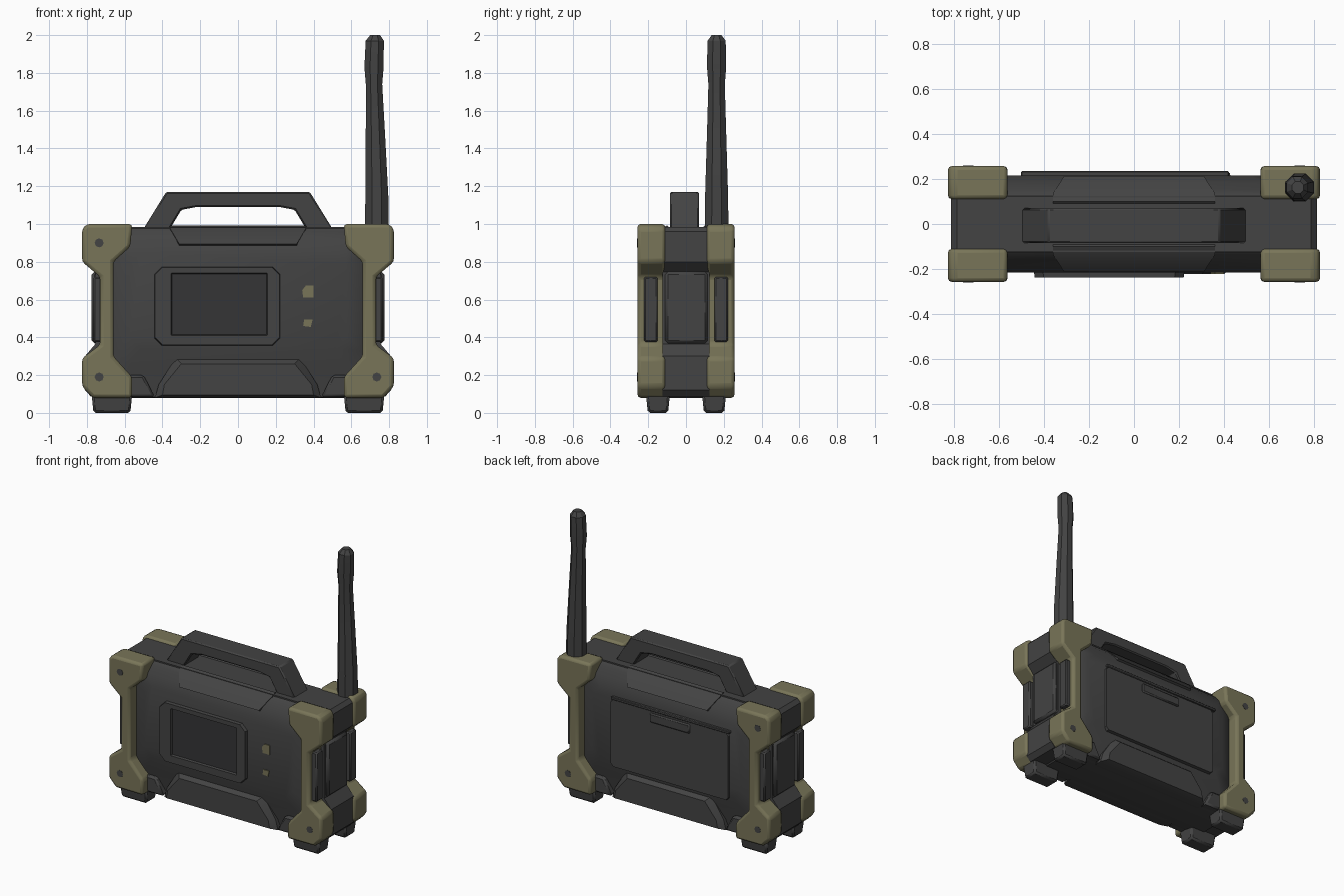
import bpy, bmesh, math
from mathutils import Vector

if "Cube" in bpy.data.objects:
    bpy.data.objects.remove(bpy.data.objects["Cube"])


def material(name, rgb):
    m = bpy.data.materials.new(name)
    m.diffuse_color = (*rgb, 1)
    m.use_nodes = True
    m.node_tree.nodes["Principled BSDF"].inputs["Base Color"].default_value = m.diffuse_color
    return m


GREY = material("dark_grey", (0.056, 0.056, 0.056))
SCREEN = material("screen_grey", (0.036, 0.036, 0.037))
OLIVE = material("olive", (0.19, 0.178, 0.098))


def loft(name, rings, mat, bevel=0.0, seg=2, smooth=True):
    """Join equal-length loops of points into a closed, capped skin."""
    bm = bmesh.new()
    loops = [[bm.verts.new(p) for p in r] for r in rings]
    n = len(loops[0])
    for a, b in zip(loops, loops[1:]):
        for i in range(n):
            j = (i + 1) % n
            bm.faces.new((a[i], a[j], b[j], b[i]))
    bm.faces.new(loops[0])
    bm.faces.new(loops[-1])
    bmesh.ops.recalc_face_normals(bm, faces=bm.faces)
    me = bpy.data.meshes.new(name)
    bm.to_mesh(me)
    bm.free()
    me.materials.append(mat)
    ob = bpy.data.objects.new(name, me)
    bpy.context.collection.objects.link(ob)
    if bevel:
        mod = ob.modifiers.new("bevel", 'BEVEL')
        mod.width, mod.segments = bevel, seg
        mod.limit_method, mod.angle_limit = 'ANGLE', math.radians(25)
    if smooth:
        bpy.ops.object.select_all(action='DESELECT')
        bpy.context.view_layer.objects.active = ob
        ob.select_set(True)
        bpy.ops.object.shade_smooth_by_angle(angle=math.radians(30))
    return ob


def octagon(cx, hx, z0, z1, c, y):
    """Rectangle with cut corners, standing in the xz plane."""
    a, b = cx - hx, cx + hx
    pts = [(a + c, z0), (b - c, z0), (b, z0 + c), (b, z1 - c),
           (b - c, z1), (a + c, z1), (a, z1 - c), (a, z0 + c)]
    return [(x, y, z) for x, z in pts]


def prism(name, pts, y0, y1, mat, bevel=0.0, seg=2):
    return loft(name, [[(x, y, z) for x, z in pts] for y in (y0, y1)], mat, bevel, seg)


def box(name, x, y, z, mat, bevel=0.008, taper=0.0):
    def ring(h, t):
        return [(x[0] + t, y[0] + t, h), (x[1] - t, y[0] + t, h),
                (x[1] - t, y[1] - t, h), (x[0] + t, y[1] - t, h)]
    return loft(name, [ring(z[0], taper), ring(z[1], 0)], mat, bevel, 1)


def span(s, a, b):
    return tuple(sorted((s * a, s * b)))


# Main case, with sloping borders front and back
half = [(0.215, 0.575, 0.34, 0.845, 0.06), (0.185, 0.655, 0.25, 0.915, 0.08),
        (0.15, 0.69, 0.085, 0.955, 0.03), (0.12, 0.70, 0.08, 0.98, 0.03)]
rings = [octagon(0, hx, z0, z1, c, -y) for y, hx, z0, z1, c in half]
rings += [octagon(0, hx, z0, z1, c, y) for y, hx, z0, z1, c in reversed(half)]
loft("case", rings, GREY)

# Waisted core between the corner guards
side = [(0.55, 0.985), (0.785, 0.985), (0.81, 0.96), (0.81, 0.80), (0.755, 0.745),
        (0.755, 0.365), (0.81, 0.30), (0.81, 0.12), (0.78, 0.088), (0.55, 0.088)]
prism("core", side + [(-x, z) for x, z in reversed(side)], -0.125, 0.125, GREY)

# Olive guard outline, used on all four upright edges
guard = [(0.56, 1.0), (0.80, 1.0), (0.825, 0.975), (0.825, 0.80), (0.73, 0.72),
         (0.73, 0.36), (0.825, 0.29), (0.825, 0.14), (0.77, 0.08), (0.56, 0.08),
         (0.56, 0.19), (0.66, 0.30), (0.66, 0.80), (0.57, 0.88)]

for sx, xn in ((-1, "left"), (1, "right")):
    # Side hatch
    box(f"{xn}_side_hatch", span(sx, 0.70, 0.775), (-0.11, 0.115), (0.368, 0.748), GREY, 0.015)
    for sy, yn in ((-1, "front"), (1, "back")):
        tag = f"{yn}_{xn}"
        prism(f"{tag}_guard", [(sx * x, z) for x, z in guard],
              sy * 0.11, sy * 0.257, OLIVE, 0.024)
        # Dark strip beside the hatch, and foot
        box(f"{tag}_side_strip", span(sx, 0.69, 0.765), span(sy, 0.15, 0.222),
            (0.375, 0.72), GREY)
        box(f"{tag}_foot", span(sx, 0.56, 0.775), span(sy, 0.085, 0.212),
            (0.0, 0.10), GREY, 0.012, 0.01)
        # Recess screws
        for z in (0.9, 0.19):
            if sx > 0 and z > 0.5:
                continue
            pts = [(sx * 0.735 + 0.024 * math.cos(k * math.pi / 4),
                    z + 0.024 * math.sin(k * math.pi / 4)) for k in range(8)]
            prism(f"{tag}_screw", pts, sy * 0.25, sy * 0.2585, GREY)

for s, yn in ((-1, "front"), (1, "back")):
    # Lower wedge and its flanking ribs
    back = [(-0.44, 0.08), (0.44, 0.08), (0.42, 0.15), (0.33, 0.29), (-0.33, 0.29), (-0.42, 0.15)]
    face = [(-0.40, 0.095), (0.40, 0.095), (0.39, 0.15), (0.30, 0.26), (-0.30, 0.26), (-0.39, 0.15)]
    loft(f"{yn}_wedge", [[(x, s * 0.12, z) for x, z in back],
                         [(x, s * 0.185, z) for x, z in back],
                         [(x, s * 0.222, z) for x, z in face]], GREY)
    for sx in (-1, 1):
        rib = [(sx * 0.44, 0.085), (sx * 0.60, 0.085), (sx * 0.60, 0.20), (sx * 0.50, 0.20)]
        loft(f"{yn}_rib", [[(x, s * 0.12, z) for x, z in rib],
                           [(x, s * 0.20, z) for x, z in rib]], GREY, 0.012, 1)
    # Sloping roof plate
    loft(f"{yn}_roof_plate",
         [[(-w, s * y0, z0), (w, s * y0, z0), (w, s * y1, z1), (-w, s * y1, z1)]
          for w, y0, z0, y1, z1 in ((0.36, 0.10, 0.992, 0.05, 0.95),
                                    (0.36, 0.135, 0.978, 0.10, 0.93),
                                    (0.31, 0.212, 0.893, 0.17, 0.87))], GREY)

# Carrying handle
grip = [(-0.50, 0.975), (-0.38, 1.17), (0.38, 1.17), (0.50, 0.975), (0.36, 0.975),
        (0.30, 1.075), (0.22, 1.09), (-0.22, 1.09), (-0.30, 1.075), (-0.36, 0.975)]
prism("handle", grip, -0.085, 0.07, GREY, 0.008, 1)

# Screen bezel with a sunken screen
loft("screen_bezel", [octagon(-0.11, 0.335, 0.355, 0.775, 0.04, -0.20),
                      octagon(-0.11, 0.33, 0.36, 0.77, 0.04, -0.238),
                      octagon(-0.10, 0.255, 0.41, 0.74, 0.003, -0.238),
                      octagon(-0.10, 0.25, 0.415, 0.735, 0.003, -0.221)], GREY)
prism("screen", [(-0.35, 0.415), (0.15, 0.415), (0.15, 0.735), (-0.35, 0.735)],
      -0.219, -0.2235, SCREEN)

# Olive buttons
prism("upper_button", [(0.345, 0.61), (0.40, 0.61), (0.40, 0.675), (0.36, 0.675), (0.34, 0.65)],
      -0.21, -0.221, OLIVE)
prism("lower_button", [(0.345, 0.46), (0.385, 0.455), (0.395, 0.495), (0.35, 0.495)],
      -0.21, -0.221, OLIVE)

# Rear battery door with latch
loft("battery_door", [octagon(-0.03, 0.46, 0.31, 0.79, 0.02, 0.20),
                      octagon(-0.03, 0.455, 0.315, 0.785, 0.02, 0.226)], GREY)
box("door_latch", (-0.19, 0.12), (0.21, 0.236), (0.705, 0.77), GREY)
box("door_lip", (-0.50, 0.42), (0.20, 0.234), (0.785, 0.805), GREY, 0.004)

# Antenna: eight-sided tapering whip with a thicker tip
steps = [(0.96, 0.068, 0.735), (1.14, 0.066, 0.735), (1.45, 0.056, 0.728), (1.74, 0.047, 0.72),
         (1.83, 0.055, 0.72), (1.97, 0.052, 0.724), (2.0, 0.028, 0.726)]
loft("antenna", [[(cx + r * math.cos((k + 0.5) * math.pi / 4),
                   0.162 + r * math.sin((k + 0.5) * math.pi / 4), z) for k in range(8)]
                 for z, r, cx in steps], GREY)
